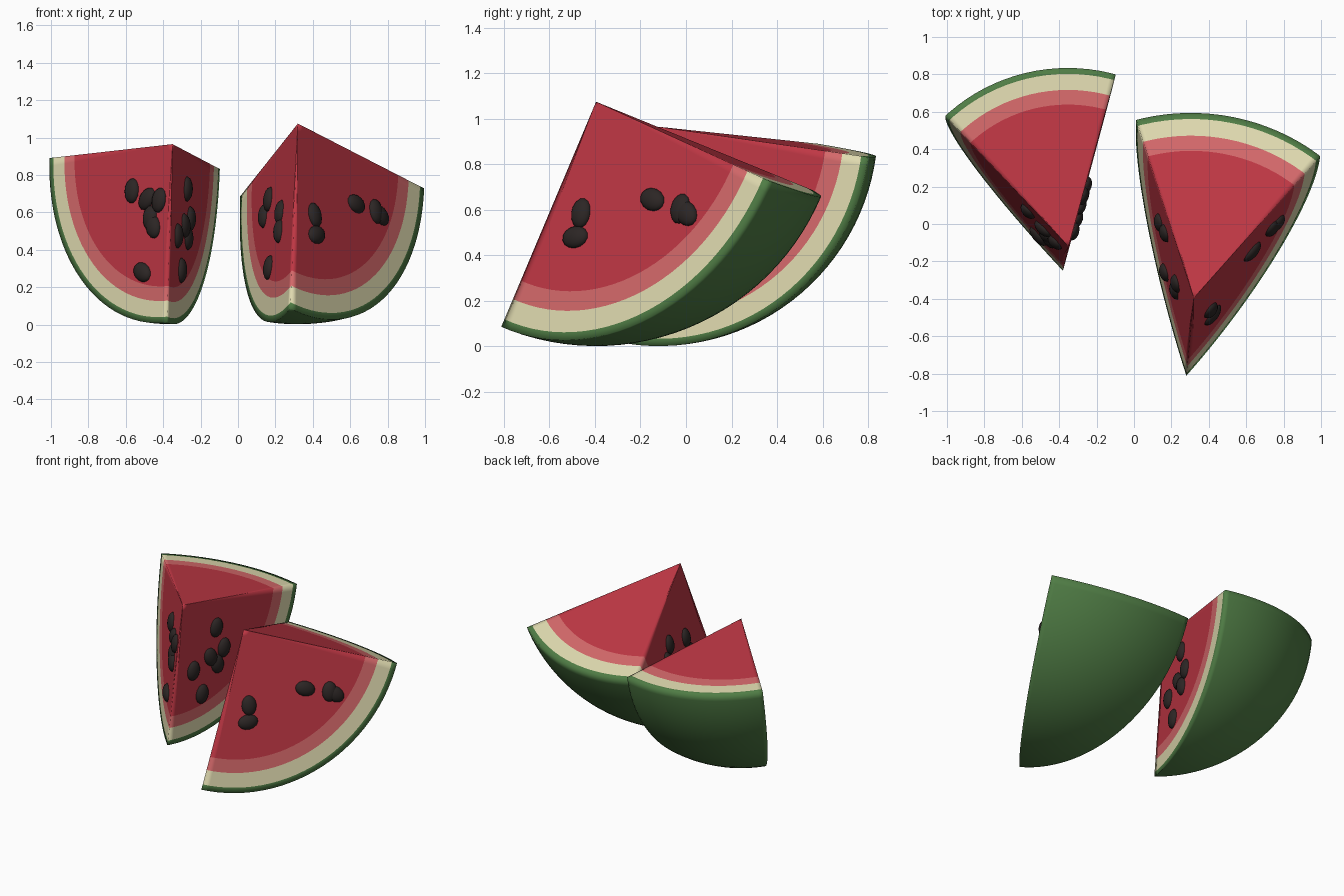
import bpy, bmesh, math
from mathutils import Vector, Matrix

if "Cube" in bpy.data.objects:
    bpy.data.objects.remove(bpy.data.objects["Cube"])


def material(name, rgb):
    m = bpy.data.materials.new(name)
    m.diffuse_color = (*rgb, 1)
    m.use_nodes = True
    m.node_tree.nodes["Principled BSDF"].inputs["Base Color"].default_value = m.diffuse_color
    return m


RED = material("red_flesh", (0.52, 0.038, 0.058))
PINK = material("pink_flesh", (0.66, 0.14, 0.145))
CREAM = material("cream_rind", (0.74, 0.70, 0.43))
GREEN = material("green_skin", (0.080, 0.205, 0.060))
SEED = material("dark_seed", (0.025, 0.019, 0.018))

# Colour rings from the centre to the skin, as (radius fraction, material slot)
RINGS = [(0.0, 0), (0.04, 0), (0.795, 1), (0.877, 2), (0.967, 3), (1.0, 3)]


def steps(n, edge=0.03):
    """0..1 with a narrow strip at both ends to keep the cut edges crisp."""
    return [0] + [edge + (1 - 2 * edge) * i / n for i in range(n + 1)] + [1]


def wedge_axes(apex, pole, left, right):
    """Unit directions of the three straight edges, squared to the pole."""
    a = (Vector(pole) - apex).normalized()
    ends = []
    for p in (left, right):
        d = Vector(p) - apex
        ends.append((d - a * d.dot(a)).normalized())
    return a, ends[0], ends[1]


def build_wedge(name, apex, axes, radius):
    a, b, c = axes
    span = b.angle(c)
    bm = bmesh.new()

    def point(r, t, v):
        d = (b * math.sin((1 - v) * span) + c * math.sin(v * span)) / math.sin(span)
        t *= math.pi / 2
        return apex + (a * math.cos(t) + d * math.sin(t)) * r * radius

    def grid(us, vs, fn, slot):
        rows = [[bm.verts.new(fn(u, v)) for v in vs] for u in us]
        for i in range(len(us) - 1):
            for j in range(len(vs) - 1):
                f = bm.faces.new((rows[i][j], rows[i + 1][j],
                                  rows[i + 1][j + 1], rows[i][j + 1]))
                f.material_index = slot(i)
                f.smooth = True

    radii = [r for r, _ in RINGS]
    ring_slot = lambda i: RINGS[i][1]
    lat, lon = steps(26), steps(16)
    grid(radii, lat, lambda r, t: point(r, t, 0), ring_slot)   # left cut
    grid(radii, lat, lambda r, t: point(r, t, 1), ring_slot)   # right cut
    grid(radii, lon, lambda r, v: point(r, 1, v), ring_slot)   # top cut
    grid(lat, lon, lambda t, v: point(1, t, v), lambda i: 3)   # outer skin
    bmesh.ops.remove_doubles(bm, verts=bm.verts, dist=1e-5)
    bmesh.ops.recalc_face_normals(bm, faces=bm.faces)
    mesh = bpy.data.meshes.new(name)
    bm.to_mesh(mesh)
    bm.free()
    for m in (RED, PINK, CREAM, GREEN):
        mesh.materials.append(m)
    bpy.context.collection.objects.link(bpy.data.objects.new(name, mesh))


def build_seeds(name, apex, a, e, spots):
    """Oval seeds half sunk in the cut spanned by a and e; spots are (x, z, turn)."""
    n = a.cross(e).normalized()
    bm = bmesh.new()
    for x, z, turn in spots:
        y = apex.y - (n.x * (x - apex.x) + n.z * (z - apex.z)) / n.y
        t = math.radians(turn)
        long_axis = a * math.cos(t) + e * math.sin(t)
        short_axis = n.cross(long_axis)
        turn_matrix = Matrix((long_axis, short_axis, n)).transposed().to_4x4()
        place = (Matrix.Translation((x, y, z)) @ turn_matrix
                 @ Matrix.Diagonal((0.068, 0.050, 0.032, 1)))
        bmesh.ops.create_uvsphere(bm, u_segments=14, v_segments=9,
                                  radius=1, matrix=place)
    bmesh.ops.recalc_face_normals(bm, faces=bm.faces)
    for f in bm.faces:
        f.smooth = True
    mesh = bpy.data.meshes.new(name)
    bm.to_mesh(mesh)
    bm.free()
    mesh.materials.append(SEED)
    bpy.context.collection.objects.link(bpy.data.objects.new(name, mesh))


# Larger wedge on the right
apex = Vector((0.32, -0.395, 1.075))
axes = wedge_axes(apex, (0.28, -0.81, 0.09), (0.01, 0.56, 0.68), (0.995, 0.36, 0.72))
build_wedge("large_wedge", apex, axes, 1.073)
build_seeds("large_wedge_left_seeds", apex, axes[0], axes[1],
            [(0.168, 0.67, 15), (0.14, 0.58, 0), (0.228, 0.60, 10),
             (0.222, 0.50, 0), (0.168, 0.305, 20)])
build_seeds("large_wedge_right_seeds", apex, axes[0], axes[2],
            [(0.408, 0.585, 20), (0.418, 0.48, 115), (0.63, 0.645, 90),
             (0.735, 0.605, 15), (0.76, 0.585, 70)])

# Smaller wedge on the left
apex = Vector((-0.35, -0.12, 0.965))
axes = wedge_axes(apex, (-0.38, -0.25, 0.01), (-1.0, 0.57, 0.89), (-0.10, 0.79, 0.84))
build_wedge("small_wedge", apex, axes, 0.963)
build_seeds("small_wedge_left_seeds", apex, axes[0], axes[1],
            [(-0.565, 0.715, 0), (-0.485, 0.672, 45), (-0.42, 0.665, 10),
             (-0.468, 0.57, 0), (-0.452, 0.525, -20), (-0.51, 0.28, 120)])
build_seeds("small_wedge_right_seeds", apex, axes[0], axes[2],
            [(-0.275, 0.725, 0), (-0.258, 0.565, 0), (-0.287, 0.53, 30),
             (-0.325, 0.475, 0), (-0.272, 0.465, 20), (-0.305, 0.29, 0)])
